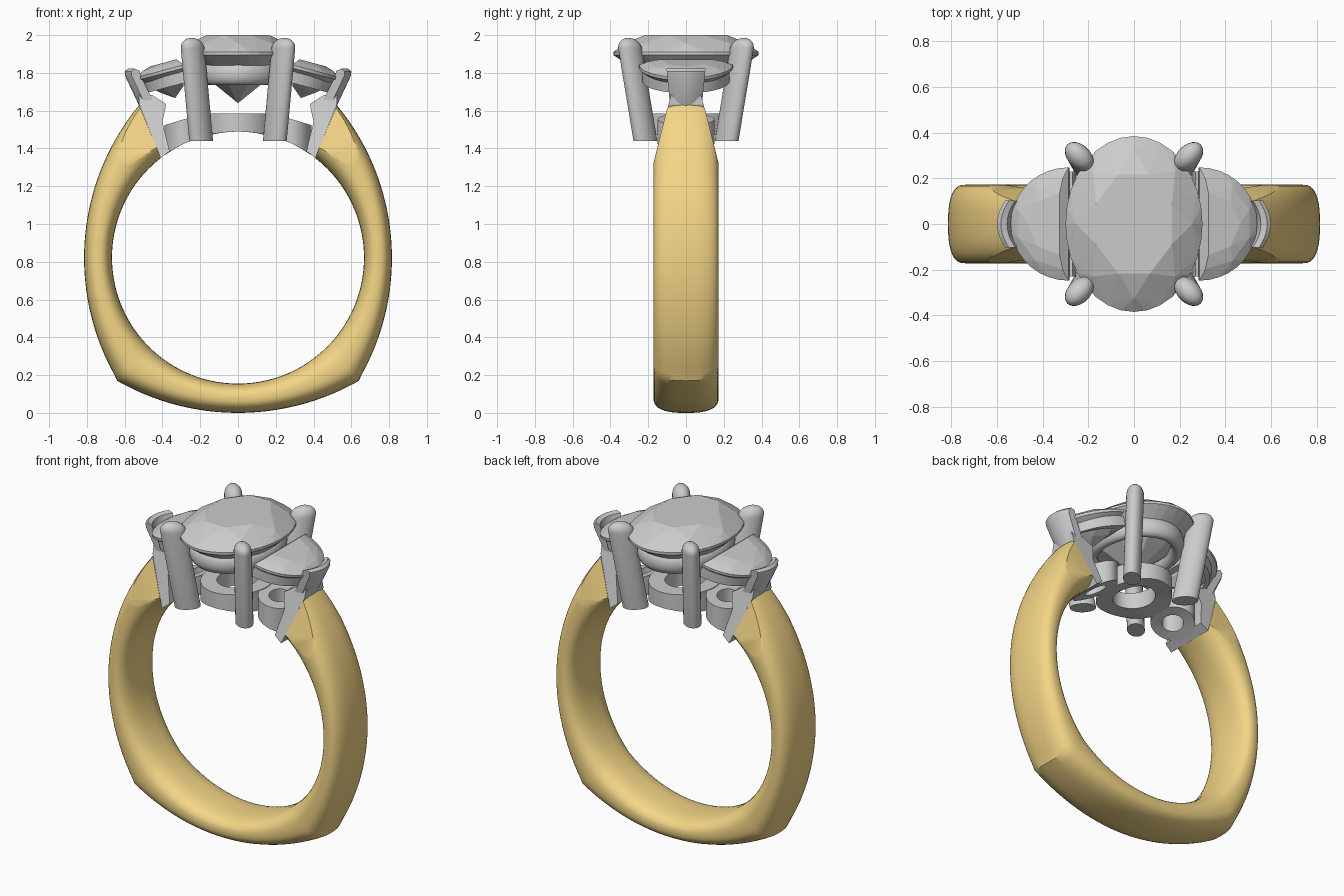
import bpy, bmesh
from math import sin, cos, radians, pi, sqrt, copysign
from mathutils import Vector, Matrix

if "Cube" in bpy.data.objects:
    bpy.data.objects.remove(bpy.data.objects["Cube"])

CZ, RI = 0.822, 0.667          # finger hole centre height and radius


def finish(name, bm, smooth=True, mirror="", angle=35):
    bmesh.ops.recalc_face_normals(bm, faces=bm.faces)
    me = bpy.data.meshes.new(name)
    bm.to_mesh(me)
    bm.free()
    ob = bpy.data.objects.new(name, me)
    bpy.context.collection.objects.link(ob)
    if mirror:
        m = ob.modifiers.new("Mirror", "MIRROR")
        m.use_axis = ("x" in mirror, "y" in mirror, False)
    if smooth:
        bpy.ops.object.select_all(action="DESELECT")
        ob.select_set(True)
        bpy.context.view_layer.objects.active = ob
        bpy.ops.object.shade_smooth_by_angle(angle=radians(angle))
    return ob


def loft(rings, loop=False, caps=(True, True)):
    """Skin closed rings of equal point count."""
    bm = bmesh.new()
    vs = [[bm.verts.new(p) for p in r] for r in rings]
    n = len(vs[0])
    for k in range(len(vs) if loop else len(vs) - 1):
        a, b = vs[k], vs[(k + 1) % len(vs)]
        for i in range(n):
            bm.faces.new((a[i], a[(i + 1) % n], b[(i + 1) % n], b[i]))
    if not loop:
        if caps[0]:
            bm.faces.new(vs[0])
        if caps[1]:
            bm.faces.new(vs[-1])
    return bm


def oval(rx, ry, z, n, off=0.0):
    return [Vector((rx * cos(2 * pi * (i + off) / n), ry * sin(2 * pi * (i + off) / n), z))
            for i in range(n)]


def gem(name, pts, mirror=""):
    bm = bmesh.new()
    for p in pts:
        bm.verts.new(p)
    res = bmesh.ops.convex_hull(bm, input=bm.verts)
    bmesh.ops.delete(bm, geom=[g for g in res["geom_interior"] if isinstance(g, bmesh.types.BMVert)],
                     context="VERTS")
    return finish(name, bm, False, mirror)


def half_width(z):
    """Half thickness of the tapered shoulder at height z."""
    return 0.165 - (z - 1.35) * 0.25


# Shank: half the band, superellipse section, mirrored
stations = []
for i in range(14):
    t = i / 13
    a = radians(29.75 * t)
    stations.append(((1.29 * sin(a), 1.29 - 1.29 * cos(a)), -90 + 44.5 * t))
for i in range(1, 41):
    t = i / 40
    a = radians(-30.8 + 70.4 * t)
    stations.append(((-0.455 + 1.27 * cos(a), 0.82 + 1.27 * sin(a)), -45.5 + 97.7 * t))
rings = []
for (ox, oz), ang in stations:
    inner = Vector((RI * cos(radians(ang)), 0, CZ + RI * sin(radians(ang))))
    outer = Vector((ox, 0, oz))
    mid, half = (inner + outer) / 2, (outer - inner) / 2
    ring = []
    for k in range(40):
        c, s = cos(2 * pi * k / 40), sin(2 * pi * k / 40)
        p = mid + half * copysign(abs(c) ** 0.8, c)
        p.y = 0.172 * copysign(abs(s) ** 0.75, s)
        ring.append(p)
    rings.append(ring)
rings[0] = [Vector((0, p.y, p.z)) for p in rings[0]]
bm = loft(rings, caps=(False, True))
# flat tapered cuts on the shoulders
for sgn in (1, -1):
    bmesh.ops.bisect_plane(bm, geom=bm.verts[:] + bm.edges[:] + bm.faces[:],
                           plane_co=(0, sgn * 0.165, 1.35), plane_no=(0, sgn, 0.25), clear_outer=True)
    bmesh.ops.holes_fill(bm, edges=[e for e in bm.edges if e.is_boundary
                                    and max(v.co.x for v in e.verts) > 0.01], sides=0)
shank = finish("shank", bm, mirror="x")
gold = bpy.data.materials.new("gold")
gold.diffuse_color = (0.9, 0.67, 0.24, 1)
gold.use_nodes = True
gold.node_tree.nodes["Principled BSDF"].inputs["Base Color"].default_value = gold.diffuse_color
shank.data.materials.append(gold)

# Centre oval stone
gem("centre_stone", oval(0.30, 0.385, 1.895, 32) + oval(0.30, 0.385, 1.91, 32)
    + oval(0.255, 0.325, 1.957, 8) + oval(0.18, 0.235, 2.0, 8, 0.5)
    + oval(0.16, 0.20, 1.76, 8, 0.5) + [Vector((0, 0, 1.64))])

# Oval seat ring under the centre stone
rings = []
for i in range(64):
    a = 2 * pi * i / 64
    rings.append([((0.215 + 0.04 * cos(b)) * cos(a), (0.28 + 0.04 * cos(b)) * sin(a), 1.795 + 0.06 * sin(b))
                  for b in (2 * pi * k / 16 for k in range(16))])
finish("seat_ring", loft(rings, loop=True))

# Four round-topped prongs, oval in section along the diagonal
bot, top = Vector((0.195, 0.215, 1.44)), Vector((0.245, 0.305, 1.985))
u, w = Vector((0.707, 0.707, 0)), Vector((-0.707, 0.707, 0))
rings = []
for t, s in [(0, 1), (0.9, 1)] + [(0.9 + 0.1 * sin(radians(d)), cos(radians(d))) for d in (20, 40, 55, 68, 78, 86)]:
    c = bot.lerp(top, t)
    rings.append([c + u * (0.074 * s * cos(b)) + w * (0.05 * s * sin(b))
                  for b in (2 * pi * k / 24 for k in range(24))])
finish("prong", loft(rings), mirror="xy")


# Gallery rings, undersides following the finger hole
def gallery(name, cx, rx, ry, hx, hy, top_z, mirror=""):
    rings = []
    for i in range(48):
        a = 2 * pi * i / 48
        ring = []
        for x, y, up in ((rx, ry, 0), (rx, ry, 1), (hx, hy, 1), (hx, hy, 0)):
            px = cx + x * cos(a)
            ring.append((px, y * sin(a), top_z(px) if up else CZ + sqrt(RI * RI - px * px)))
        rings.append(ring)
    return finish(name, loft(rings, loop=True), mirror=mirror)


gallery("centre_gallery", 0, 0.20, 0.235, 0.11, 0.135, lambda x: 1.585)
gallery("side_gallery", 0.285, 0.105, 0.15, 0.05, 0.075, lambda x: 1.565 - 0.3 * (x - 0.25), "x")

# Tilted half-moon side stones
tilt = Matrix.Translation((0.285, 0, 1.835)) @ Matrix.Rotation(radians(15), 4, "Y")


def half_moon(s, z, n, x0=0.0):
    return [tilt @ Vector((x0 + 0.262 * s * cos(a), 0.248 * s * sin(a), z))
            for a in (pi * i / n - pi / 2 for i in range(n + 1))]


gem("half_moon_stone", half_moon(1, -0.008, 18) + half_moon(1, 0.008, 18)
    + half_moon(0.8, 0.032, 5, 0.02) + half_moon(0.55, 0.046, 4, 0.03)
    + half_moon(0.5, -0.10, 4, 0.03) + [tilt @ Vector((0.09, 0, -0.15))], "x")

# D-shaped rails under the side stones
outer, inner = (0.93, -0.01), (0.72, 0.025)
sects = [half_moon(outer[0], -0.025, 30, outer[1]), half_moon(outer[0], -0.085, 30, outer[1]),
         half_moon(inner[0], -0.085, 30, inner[1]), half_moon(inner[0], -0.025, 30, inner[1])]
finish("half_moon_rail", loft(list(zip(*sects)), loop=True), mirror="x")

# Shoulder plates closing the band ends
prof = [(0.523, 1.632), (0.41, 1.35), (0.362, 1.385), (0.40, 1.54), (0.38, 1.635), (0.45, 1.68), (0.525, 1.70)]
rings = [[(x, sg * (half_width(z) - 0.002), z) for x, z in prof] for sg in (-1, 1)]
finish("shoulder_plate", loft(rings), smooth=False, mirror="x")

# Curved end tabs gripping the side stones
tab = [(0.515, 1.625), (0.59, 1.785), (0.592, 1.808), (0.575, 1.822), (0.548, 1.812), (0.535, 1.77), (0.47, 1.64)]
rings = []
for i in range(11):
    f = -1 + i / 5
    rings.append([(x + 0.008 - 0.035 * f * f, f * (0.084 + 0.1 * max(0, z - 1.63)), z) for x, z in tab])
finish("end_tab", loft(rings), mirror="x")
